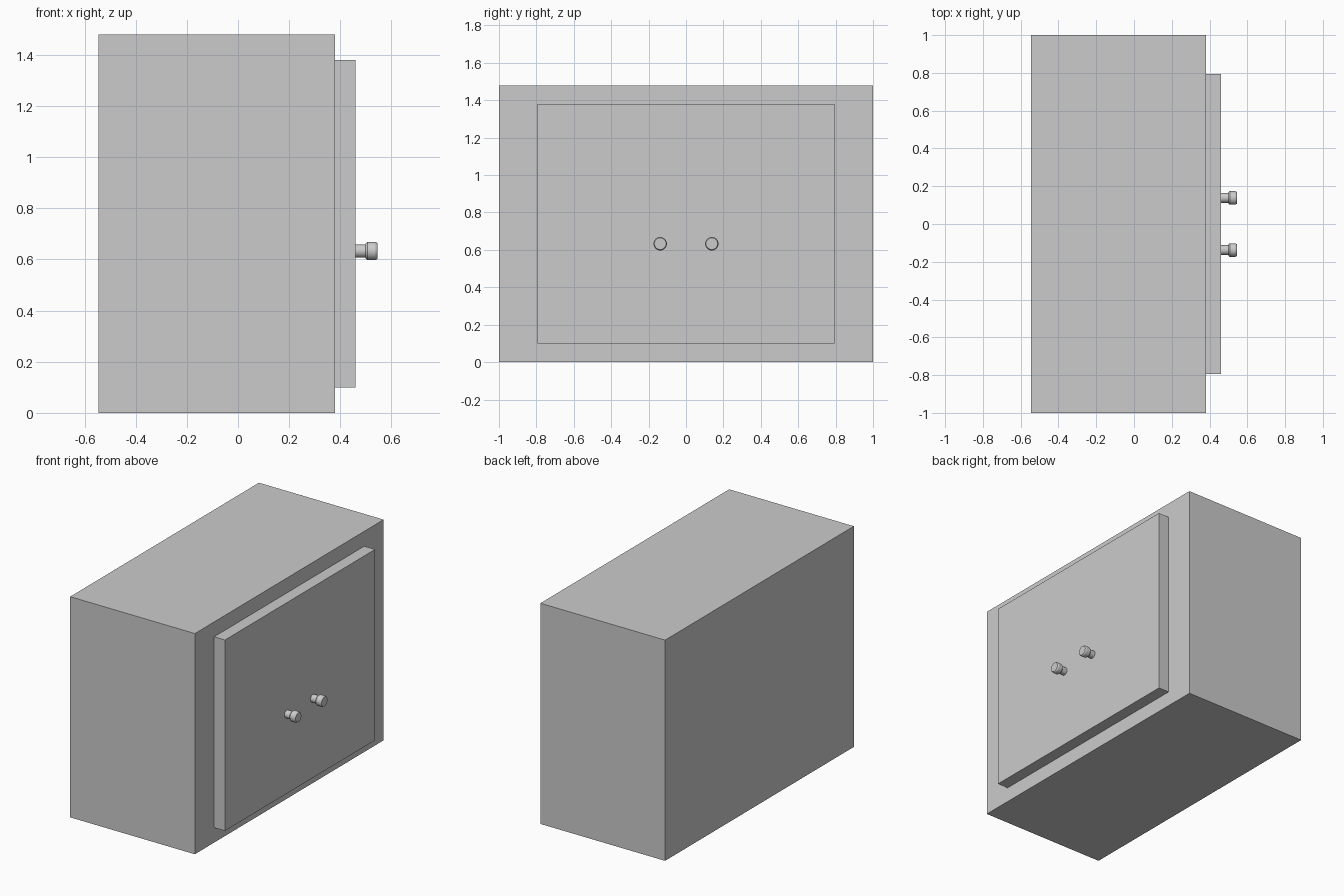
import bpy, bmesh, math
from mathutils import Vector

if "Cube" in bpy.data.objects:
    bpy.data.objects.remove(bpy.data.objects["Cube"])


def finish(name, bm):
    bmesh.ops.recalc_face_normals(bm, faces=bm.faces)
    mesh = bpy.data.meshes.new(name)
    bm.to_mesh(mesh)
    bm.free()
    obj = bpy.data.objects.new(name, mesh)
    bpy.context.collection.objects.link(obj)
    return obj


def box(name, lo, hi):
    bm = bmesh.new()
    bmesh.ops.create_cube(bm, size=1)
    for v in bm.verts:
        v.co = Vector([l + (c + 0.5) * (h - l) for l, h, c in zip(lo, hi, v.co)])
    return finish(name, bm)


def lathe_x(name, profile, y, z, sides=24):
    """Turn a (x, radius) profile around an x-parallel axis and cap both ends."""
    bm = bmesh.new()
    rings = []
    for x, r in profile:
        rings.append([bm.verts.new((x, y + r * math.cos(a), z + r * math.sin(a)))
                      for a in (2 * math.pi * i / sides for i in range(sides))])
    for a, b in zip(rings, rings[1:]):
        for i in range(sides):
            j = (i + 1) % sides
            bm.faces.new((a[i], a[j], b[j], b[i]))
    bm.faces.new(rings[0])
    bm.faces.new(rings[-1])
    obj = finish(name, bm)
    bpy.ops.object.select_all(action='DESELECT')
    obj.select_set(True)
    bpy.context.view_layer.objects.active = obj
    bpy.ops.object.shade_smooth_by_angle(angle=math.radians(30))
    return obj


# Cabinet body
box("cabinet_body", (-0.545, -1, 0), (0.38, 1, 1.48))

# Pair of doors meeting in the middle, each with a turned knob
knob_profile = [(0.455, 0.026), (0.499, 0.026), (0.499, 0.029), (0.507, 0.036),
                (0.537, 0.036), (0.545, 0.031)]
for side, s in (("left", -1), ("right", 1)):
    y0, y1 = sorted((0, s * 0.795))
    box(side + "_door", (0.38, y0, 0.10), (0.46, y1, 1.38))
    lathe_x(side + "_knob", knob_profile, s * 0.138, 0.633)
